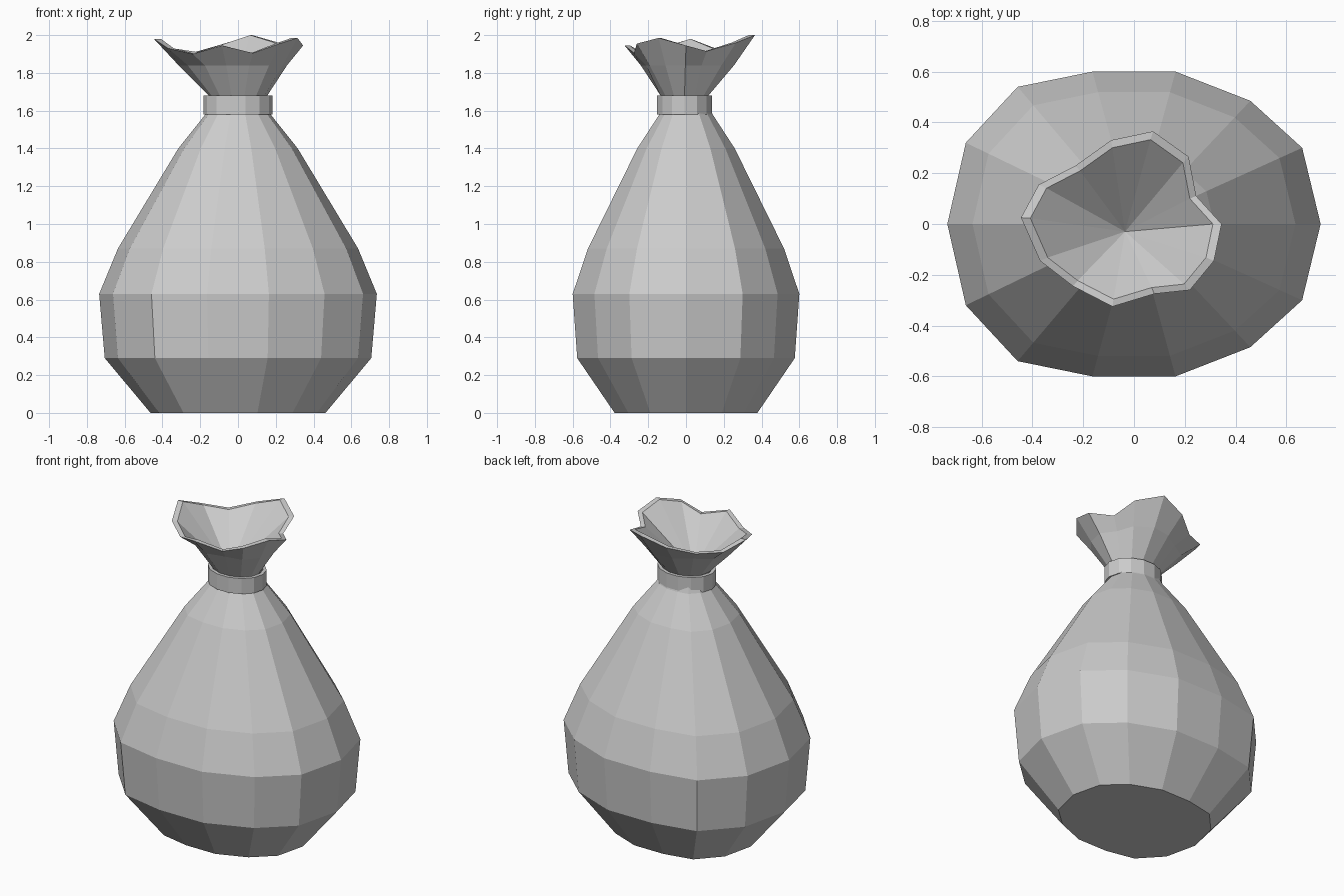
import bpy
import bmesh
import math
from mathutils import Vector

default_cube = bpy.data.objects.get("Cube")
if default_cube:
    bpy.data.objects.remove(default_cube, do_unlink=True)

SIDES = 14

cloth = bpy.data.materials.new("grey cloth")
cloth.use_nodes = True
grey = (0.6, 0.6, 0.6, 1.0)
cloth.diffuse_color = grey
cloth.node_tree.nodes["Principled BSDF"].inputs["Base Color"].default_value = grey


def build_object(name, rings, cap_start=False, cap_end=False, closed=False, tip=None):
    """Bridge a list of point rings into one flat shaded mesh."""
    bm = bmesh.new()
    loops = [[bm.verts.new(point) for point in ring] for ring in rings]
    pairs = list(zip(loops, loops[1:]))
    if closed:
        pairs.append((loops[-1], loops[0]))
    for lower, upper in pairs:
        for i in range(SIDES):
            j = (i + 1) % SIDES
            bm.faces.new((lower[i], lower[j], upper[j], upper[i]))
    if cap_start:
        bm.faces.new(list(reversed(loops[0])))
    if cap_end:
        bm.faces.new(loops[-1])
    if tip is not None:
        centre = bm.verts.new(tip)
        for i in range(SIDES):
            bm.faces.new((loops[-1][i], loops[-1][(i + 1) % SIDES], centre))
    mesh = bpy.data.meshes.new(name)
    bm.to_mesh(mesh)
    bm.free()
    mesh.materials.append(cloth)
    obj = bpy.data.objects.new(name, mesh)
    bpy.context.collection.objects.link(obj)
    return obj


def ellipse_ring(radius_x, radius_y, z, shift_y=0.0):
    angles = [math.tau * i / SIDES for i in range(SIDES)]
    return [Vector((radius_x * math.cos(a), radius_y * math.sin(a) + shift_y, z))
            for a in angles]


# Sack body: one lumpy outline scaled up the height
half_depths = [0, 0.30, 0.485, 0.60, 0.60, 0.54, 0.32, 0]
depths = half_depths + [-d for d in reversed(half_depths[1:-1])]
outline = [Vector((0.735 * math.cos(math.tau * i / SIDES), depth, 0))
           for i, depth in enumerate(depths)]
profile = [(0.63, 0), (0.96, 0.29), (1.0, 0.63), (0.865, 0.87),
           (0.43, 1.4), (0.235, 1.58), (0.2, 1.64)]
body_rings = [[point * scale + Vector((0, 0, z)) for point in outline]
              for scale, z in profile]
build_object("sack_body", body_rings, cap_start=True, cap_end=True)

# Tie band around the neck
build_object("tie_band", [
    ellipse_ring(0.182, 0.15, 1.58, -0.008),
    ellipse_ring(0.182, 0.15, 1.68, -0.008),
    ellipse_ring(0.16, 0.13, 1.68, -0.008),
    ellipse_ring(0.16, 0.13, 1.58, -0.008),
], closed=True)

# Ruffled mouth: neck, flared wall, rim thickness and inner funnel
rim = [Vector(point) for point in (
    (0.345, 0, 1.945), (0.245, 0.11, 1.915), (0.215, 0.265, 1.96),
    (0.075, 0.365, 2.0), (-0.09, 0.33, 1.95), (-0.23, 0.23, 1.91),
    (-0.375, 0.155, 1.93), (-0.445, 0.025, 1.98), (-0.37, -0.145, 1.93),
    (-0.24, -0.245, 1.9), (-0.085, -0.325, 1.945), (0.08, -0.275, 1.905),
    (0.22, -0.26, 1.955), (0.315, -0.145, 1.985))]
neck = ellipse_ring(0.155, 0.13, 1.68, -0.008)
middle = []
for base, edge in zip(neck, rim):
    point = base.lerp(edge, 0.55)
    point.z = 1.84
    middle.append(point)
inner_rim = []
for edge in rim:
    centre = Vector((-0.035, 0, edge.z))
    inner_rim.append(edge.lerp(centre, 0.09))
build_object("sack_mouth",
             [ellipse_ring(0.145, 0.12, 1.6, -0.008), neck, middle, rim, inner_rim],
             tip=(-0.035, -0.03, 1.66))
